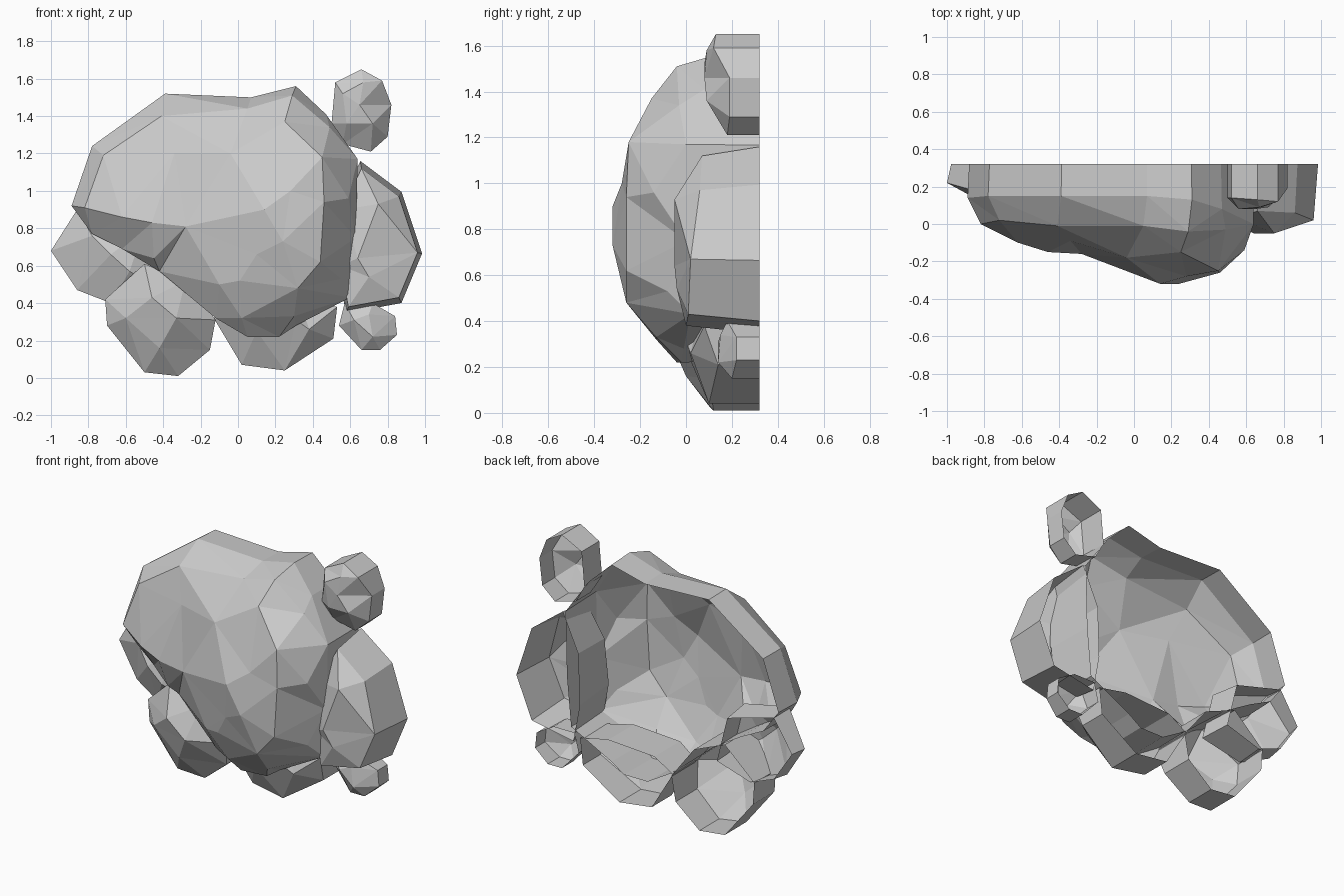
import bpy
from mathutils import Vector
from mathutils.geometry import delaunay_2d_cdt

default_cube = bpy.data.objects.get("Cube")
if default_cube:
    bpy.data.objects.remove(default_cube, do_unlink=True)

stone = bpy.data.materials.new("grey stone")
stone.use_nodes = True
stone_colour = (0.6, 0.6, 0.6, 1)
stone.diffuse_color = stone_colour
stone.node_tree.nodes["Principled BSDF"].inputs["Base Color"].default_value = stone_colour

BACK = 0.32


def to_units(points):
    """Turn hundredths into units."""
    return [Vector(point) / 100 for point in points]


def rock(name, outline, peaks, ridge=(), rim_scale=1.0):
    """Open-backed faceted rock: a triangulated front over the outline
    (anticlockwise from the front), creased along the ridge line,
    with a side wall running to the back rim."""
    ring = to_units(outline)
    points = ring + to_units(ridge) + to_units(peaks)
    count = len(ring)
    rim_start = len(points)

    # faceted front
    flat = [Vector((point.x, point.z)) for point in points]
    creases = [(count + step, count + step + 1) for step in range(len(ridge) - 1)]
    result = delaunay_2d_cdt(flat, creases, [list(range(count))], 1, 1e-5)
    sources = result[3]
    faces = [[sources[index][0] for index in face] for face in result[2]]

    # side wall to the open back
    centre = sum(ring, Vector()) / count
    for point in ring:
        rim_point = centre + (point - centre) * rim_scale
        rim_point.y = BACK
        points.append(rim_point)
    for index in range(count):
        following = (index + 1) % count
        faces.append([following, index, rim_start + index, rim_start + following])

    mesh = bpy.data.meshes.new(name)
    mesh.from_pydata(points, [], faces)
    mesh.materials.append(stone)
    mesh.update()
    rock_object = bpy.data.objects.new(name, mesh)
    bpy.context.collection.objects.link(rock_object)
    return rock_object


# large central boulder, creased over the flank and along the brow
rock(
    "main_boulder",
    outline=[
        (5, -4, 22), (22, -2, 22), (31, -1, 28), (60, 2, 43), (63, 0, 75),
        (64, 0, 117), (47, 8, 141), (31, 13, 156), (7, 15, 150),
        (-39, 15, 152), (-78, 15, 124), (-89, 14, 92), (-78, 8, 77),
        (-62, 3, 69), (-42, 0, 57), (-12, -5, 32),
    ],
    ridge=[
        (-28, -16, 81), (-46, -15, 83), (-62, -10, 86), (-82, 0, 91),
        (-72, 2, 119), (-41, -1, 140), (5, -1, 144), (29, -4, 151),
        (49, -3, 134),
    ],
    peaks=[
        (25, -15, 137), (-34, -9, 120), (-4, -18, 120), (45, -25, 118),
        (28, -28, 100), (14, -32, 90), (24, -32, 73), (10, -27, 66),
        (1, -22, 52), (32, -26, 48), (44, -26, 62), (46, -26, 94),
        (59, -14, 96), (55, -8, 53), (-10, -18, 50), (2, -13, 32),
        (30, -13, 33), (-45, -7, 64),
    ],
    rim_scale=0.99,
)

# rock low on the left-hand side
rock(
    "left_side_boulder",
    outline=[
        (59, 0, 38), (86, 1, 43), (96, 2, 67), (86, 6, 97),
        (66, 7, 112), (56, 3, 90), (55, 0, 60),
    ],
    peaks=[(75, -5, 93), (64, -5, 64), (70, -4, 54)],
    rim_scale=1.1,
)

# rock showing behind the opposite flank
rock(
    "right_side_boulder",
    outline=[
        (-86, 20, 47), (-68, 15, 40), (-42, 12, 48), (-50, 12, 80),
        (-86, 18, 90), (-100, 22, 68),
    ],
    peaks=[(-68, 5, 66), (-78, 10, 76), (-58, 5, 57)],
    rim_scale=0.92,
)

# rock at the foot, below the overhang
rock(
    "front_foot_boulder",
    outline=[
        (-50, 10, 3), (-32, 12, 1), (-15, 10, 15), (-12, 5, 31),
        (-28, 3, 52), (-50, 2, 61), (-71, 10, 42), (-70, 10, 28),
    ],
    peaks=[(-46, -7, 43), (-33, -7, 32), (-42, 0, 16), (-60, 0, 32)],
)

# rock under the middle
rock(
    "bottom_boulder",
    outline=[
        (2, 12, 7), (25, 10, 4), (51, 14, 21), (53, 8, 38),
        (33, 6, 42), (0, 6, 40), (-13, 8, 32),
    ],
    peaks=[(10, 1, 25), (31, 0, 31), (38, 2, 26)],
)

# small pebbles
rock(
    "low_pebble",
    outline=[
        (54, 22, 28), (66, 20, 15), (76, 20, 15), (85, 22, 23),
        (84, 22, 33), (72, 18, 40), (57, 20, 40),
    ],
    peaks=[(62, 14, 31), (70, 15, 34), (72, 14, 22)],
)
rock(
    "high_pebble",
    outline=[
        (50, 14, 136), (56, 17, 125), (71, 18, 121), (80, 19, 129),
        (82, 19, 146), (77, 12, 159), (66, 13, 165), (52, 14, 158),
    ],
    peaks=[(56, 8, 152), (65, 8, 146), (72, 9, 136), (67, 9, 158), (58, 9, 136)],
)
